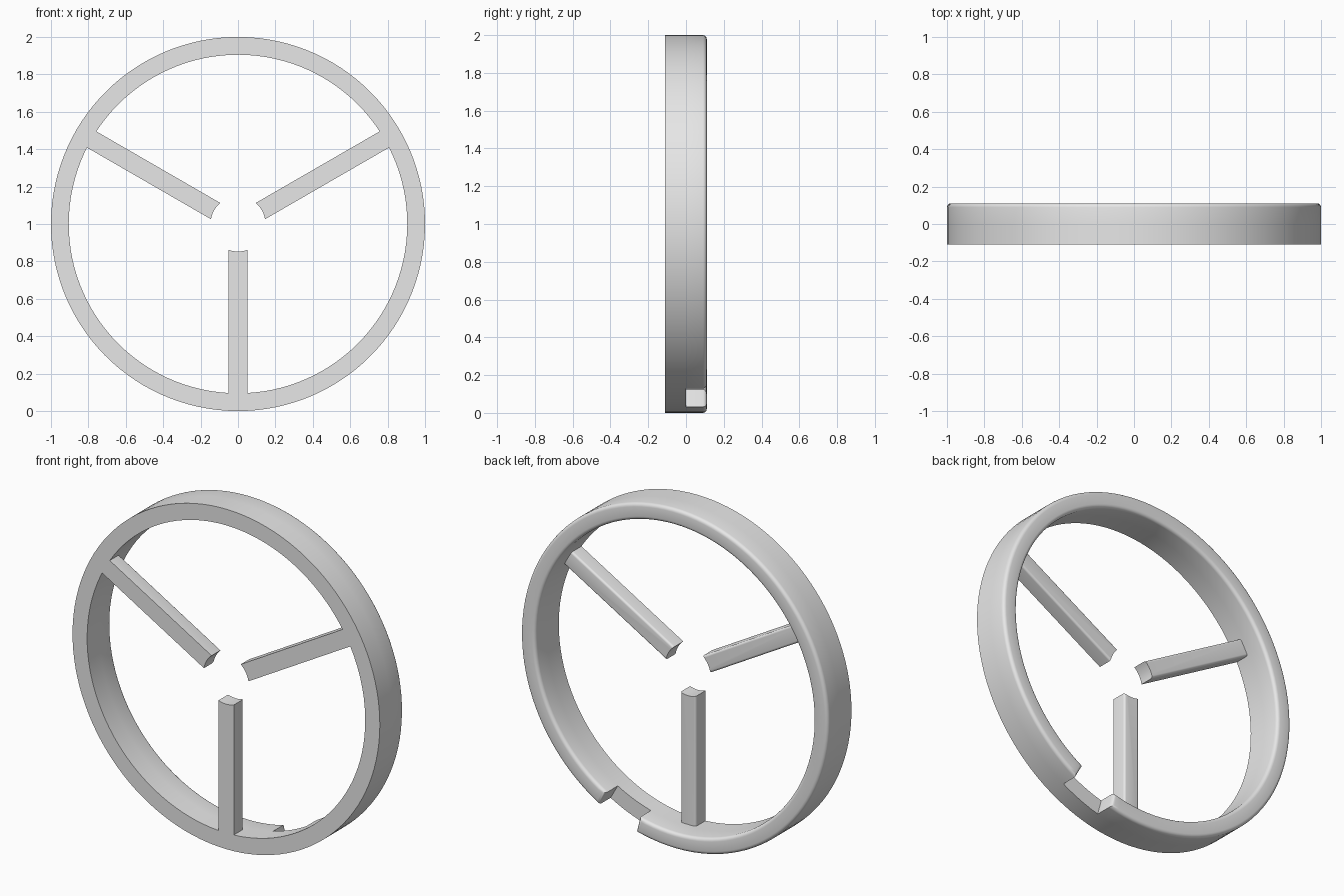
import bpy, bmesh
from math import sin, cos, radians, sqrt
from mathutils import Matrix

cube = bpy.data.objects.get("Cube")
if cube:
    bpy.data.objects.remove(cube, do_unlink=True)

R_OUT, R_IN = 1.0, 0.905
FRONT, FLOOR, BACK = -0.11, 0.0, 0.11
SPOKE_BACK = -0.02
NOTCH_START, NOTCH_END = radians(14.6), radians(29.4)
NOTCH_SEGS, RIM_SEGS = 5, 115

grey = bpy.data.materials.new("light_grey")
grey.use_nodes = True
grey.diffuse_color = (0.8, 0.8, 0.8, 1)
grey.node_tree.nodes["Principled BSDF"].inputs["Base Color"].default_value = (0.8, 0.8, 0.8, 1)


def finish(bm, name):
    """Turn a bmesh into a smooth-shaded object, raised so the rim stands on the ground."""
    bmesh.ops.recalc_face_normals(bm, faces=bm.faces)
    bmesh.ops.translate(bm, verts=bm.verts, vec=(0, 0, R_OUT))
    mesh = bpy.data.meshes.new(name)
    bm.to_mesh(mesh)
    bm.free()
    mesh.materials.append(grey)
    obj = bpy.data.objects.new(name, mesh)
    bpy.context.collection.objects.link(obj)
    bpy.ops.object.select_all(action='DESELECT')
    obj.select_set(True)
    bpy.context.view_layer.objects.active = obj
    bpy.ops.object.shade_smooth_by_angle(angle=radians(35))
    return obj


def round_back(bm, y, width):
    """Round the sharp edges lying in the back plane."""
    bmesh.ops.recalc_face_normals(bm, faces=bm.faces)
    edges = [e for e in bm.edges
             if all(abs(v.co.y - y) < 1e-5 for v in e.verts)
             and e.calc_face_angle(0) > radians(45)]
    bmesh.ops.bevel(bm, geom=edges, offset=width, segments=4, profile=0.5,
                    affect='EDGES', clamp_overlap=True)


def build_rim():
    # Angles run from the bottom towards +x, starting at the notch
    rest = radians(360) - (NOTCH_END - NOTCH_START)
    angles = [NOTCH_START + (NOTCH_END - NOTCH_START) * i / NOTCH_SEGS for i in range(NOTCH_SEGS)]
    angles += [NOTCH_END + rest * i / RIM_SEGS for i in range(RIM_SEGS)]
    count = len(angles)
    bm = bmesh.new()
    cache = {}

    def vert(i, r, y):
        key = (i % count, r, y)
        if key not in cache:
            a = angles[i % count]
            cache[key] = bm.verts.new((r * sin(a), y, -r * cos(a)))
        return cache[key]

    for i in range(count):
        notched = i < NOTCH_SEGS
        levels = [FRONT, FLOOR] if notched else [FRONT, FLOOR, BACK]
        # Front and back faces
        for y in (levels[0], levels[-1]):
            bm.faces.new([vert(i, R_IN, y), vert(i, R_OUT, y),
                          vert(i + 1, R_OUT, y), vert(i + 1, R_IN, y)])
        # Outer and inner walls
        for r in (R_OUT, R_IN):
            for lo, hi in zip(levels, levels[1:]):
                bm.faces.new([vert(i, r, lo), vert(i + 1, r, lo),
                              vert(i + 1, r, hi), vert(i, r, hi)])
    # Side walls of the notch
    for i in (0, NOTCH_SEGS):
        bm.faces.new([vert(i, R_IN, FLOOR), vert(i, R_OUT, FLOOR),
                      vert(i, R_OUT, BACK), vert(i, R_IN, BACK)])
    round_back(bm, BACK, 0.02)
    return finish(bm, "rim")


def build_spoke(name, turn):
    # Outline with arcs at both ends: hub clearance inside, rim wall outside
    half, steps = 0.05, 8
    xs = [half * (2 * i / steps - 1) for i in range(steps + 1)]
    outline = [(x, -sqrt(0.147 ** 2 - x * x)) for x in xs]
    outline += [(x, -sqrt((R_IN + 0.002) ** 2 - x * x)) for x in reversed(xs)]
    bm = bmesh.new()
    face = bm.faces.new([bm.verts.new((x, FRONT, z)) for x, z in outline])
    new = bmesh.ops.extrude_face_region(bm, geom=[face], use_keep_orig=True)["geom"]
    top = [v for v in new if isinstance(v, bmesh.types.BMVert)]
    bmesh.ops.translate(bm, verts=top, vec=(0, SPOKE_BACK - FRONT, 0))
    # Round the two long back edges only
    bmesh.ops.recalc_face_normals(bm, faces=bm.faces)
    long_edges = [e for e in bm.edges if e.calc_length() > 0.5
                  and all(abs(v.co.y - SPOKE_BACK) < 1e-5 for v in e.verts)]
    bmesh.ops.bevel(bm, geom=long_edges, offset=0.015, segments=4, profile=0.5,
                    affect='EDGES', clamp_overlap=True)
    bmesh.ops.transform(bm, verts=bm.verts, matrix=Matrix.Rotation(radians(turn), 4, 'Y'))
    return finish(bm, name)


build_rim()
for spoke_name, spoke_turn in (("bottom_spoke", 0), ("right_spoke", 120), ("left_spoke", 240)):
    build_spoke(spoke_name, spoke_turn)
